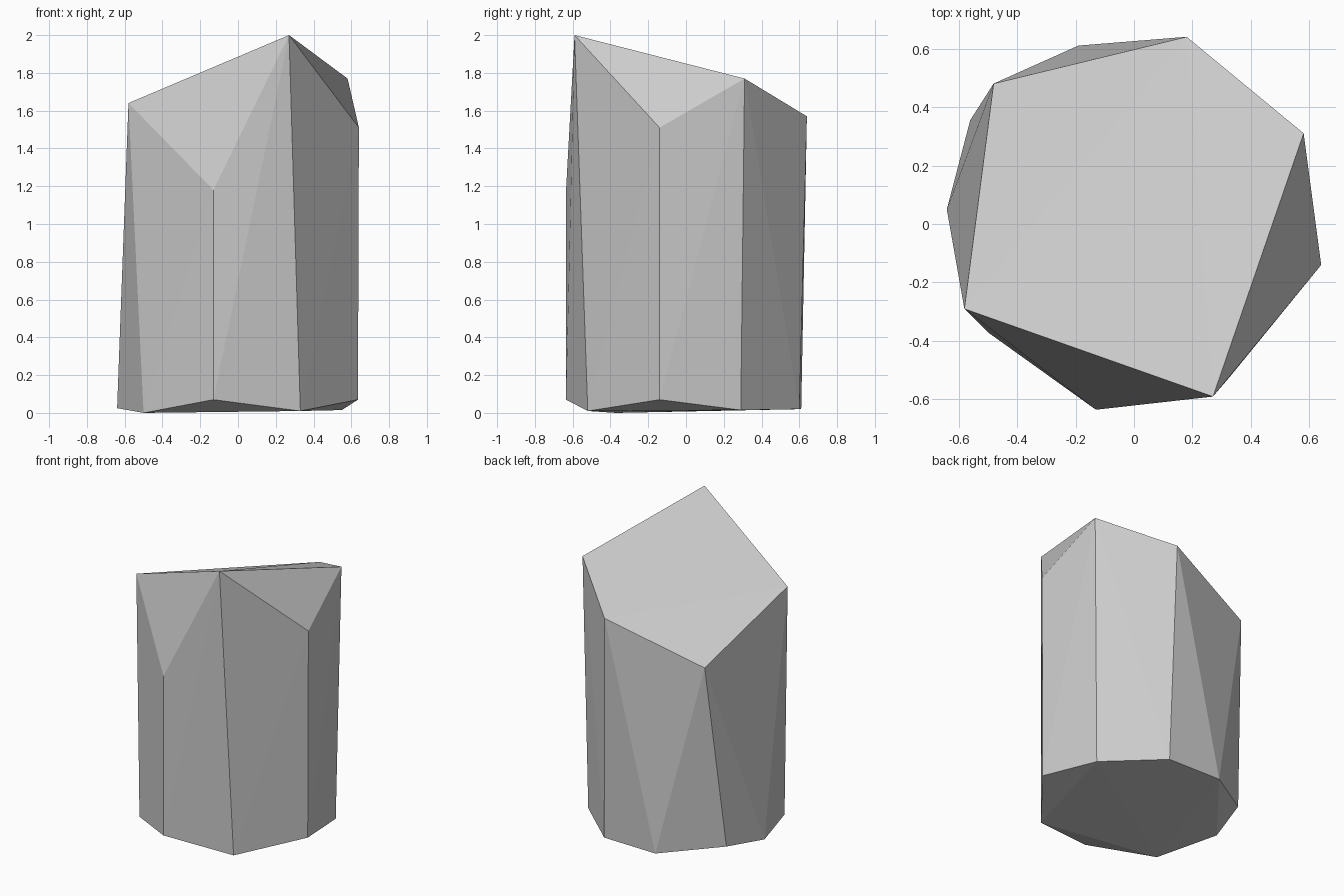
import bpy
import bmesh

default_cube = bpy.data.objects.get("Cube")
if default_cube:
    bpy.data.objects.remove(default_cube, do_unlink=True)


def flat_material(name, colour):
    material = bpy.data.materials.new(name)
    material.use_nodes = True
    material.diffuse_color = colour
    shader = material.node_tree.nodes["Principled BSDF"]
    shader.inputs["Base Color"].default_value = colour
    return material


# Corners of the sloping top facet
top_facet = [(.27, -.59, 2), (.58, .31, 1.77), (.18, .64, 1.57),
             (-.48, .48, 1.34), (-.58, -.29, 1.64)]

# Chipped shoulders below the top facet
shoulders = [(-.13, -.635, 1.18), (.64, -.14, 1.51)]

# Uneven ring around the foot of the stone
foot_ring = [(-.13, -.635, .07), (.33, -.52, .01), (.635, -.14, .07),
             (.55, .29, .015), (.21, .6, .02), (-.19, .61, .02),
             (-.56, .355, .07), (-.64, .05, .025), (-.5, -.37, 0)]

# Wrap the corners in one convex faceted block
bm = bmesh.new()
for corner in top_facet + shoulders + foot_ring:
    bm.verts.new(corner)
bmesh.ops.convex_hull(bm, input=list(bm.verts))
bmesh.ops.recalc_face_normals(bm, faces=list(bm.faces))
for face in bm.faces:
    face.smooth = False

mesh = bpy.data.meshes.new("stone_block")
bm.to_mesh(mesh)
bm.free()
mesh.materials.append(flat_material("stone grey", (.6, .6, .6, 1)))
stone = bpy.data.objects.new("stone_block", mesh)
bpy.context.scene.collection.objects.link(stone)
